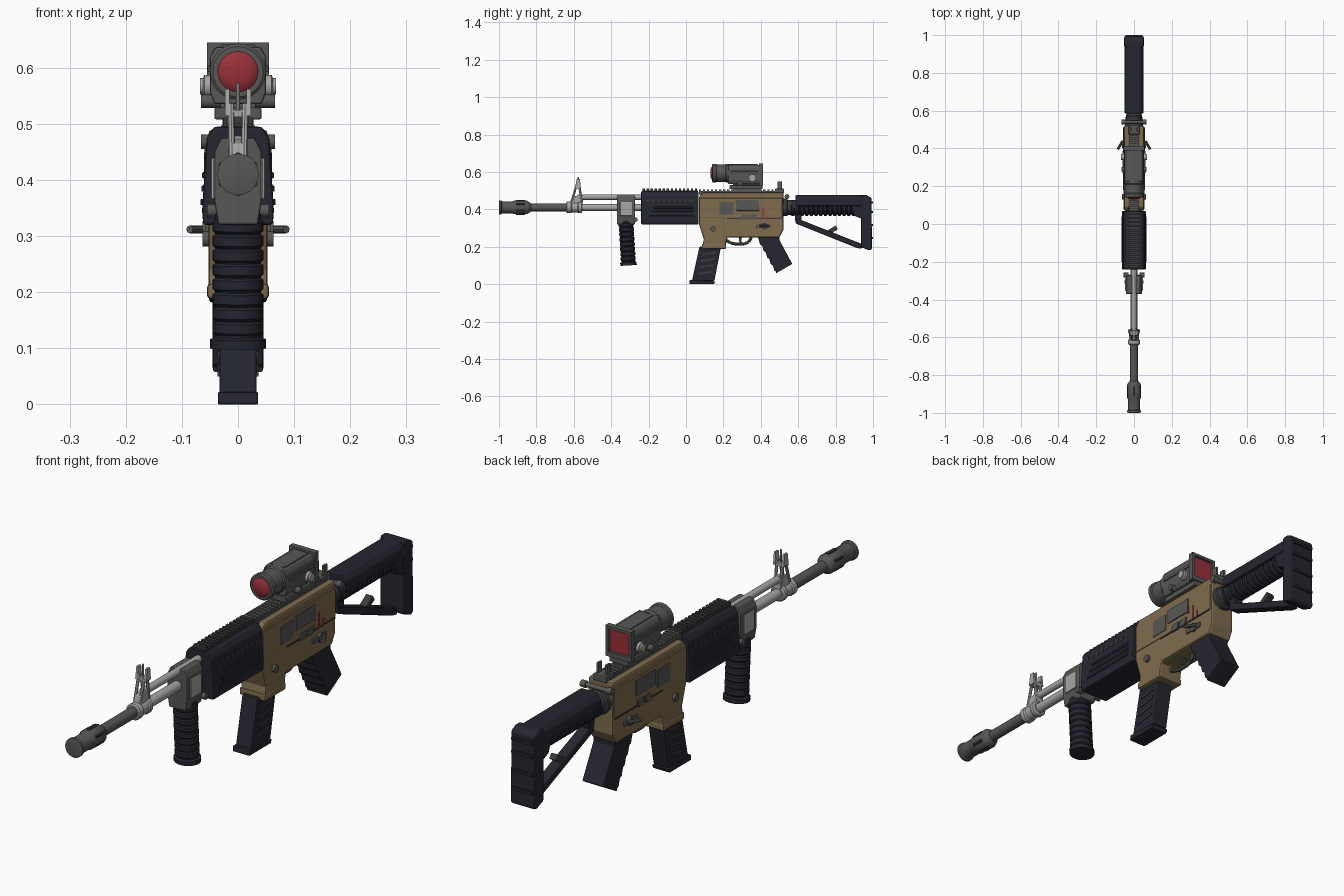
import bpy, bmesh, math
from mathutils import Vector


def mat(name, c):
    m = bpy.data.materials.new(name)
    m.diffuse_color = (*c, 1)
    return m


TAN = mat("tan", (0.21, 0.15, 0.075))
BLACK = mat("blue_black", (0.018, 0.019, 0.029))
GREY = mat("gunmetal", (0.095, 0.095, 0.092))
DARK = mat("dark_grey", (0.045, 0.045, 0.047))
SILVER = mat("silver", (0.38, 0.38, 0.37))
RED = mat("red", (0.32, 0.03, 0.04))


def finish(name, bm, m, bevel=0, smooth=False):
    bmesh.ops.recalc_face_normals(bm, faces=bm.faces)
    me = bpy.data.meshes.new(name)
    bm.to_mesh(me)
    bm.free()
    me.materials.append(m)
    if smooth:
        me.polygons.foreach_set("use_smooth", [True] * len(me.polygons))
        me.set_sharp_from_angle(angle=math.radians(35))
    ob = bpy.data.objects.new(name, me)
    bpy.context.collection.objects.link(ob)
    if bevel:
        b = ob.modifiers.new("bevel", "BEVEL")
        b.width, b.segments, b.limit_method = bevel, 2, "ANGLE"
    return ob


def prism(name, pts, a, b, m, axis="X", bevel=0):
    """Extrude (y,z) points along X, or (x,z) points along Y."""
    bm = bmesh.new()
    place = (lambda p, t: (t, p[0], p[1])) if axis == "X" else (lambda p, t: (p[0], t, p[1]))
    lo = [bm.verts.new(place(p, a)) for p in pts]
    hi = [bm.verts.new(place(p, b)) for p in pts]
    bm.faces.new(lo)
    bm.faces.new(hi)
    n = len(pts)
    for i in range(n):
        j = (i + 1) % n
        bm.faces.new((lo[i], lo[j], hi[j], hi[i]))
    return finish(name, bm, m, bevel)


def box(name, x, y, z, m, bevel=0):
    return prism(name, [(y[0], z[0]), (y[1], z[0]), (y[1], z[1]), (y[0], z[1])], x[0], x[1], m, bevel=bevel)


def lathe(name, prof, p0, direction, m, n=20):
    """Turn (radius, distance) pairs about a line starting at p0."""
    bm = bmesh.new()
    q = Vector(direction).to_track_quat("Z", "Y")
    rings = []
    for r, t in prof:
        rings.append([bm.verts.new(Vector(p0) + q @ Vector((r * math.cos(k * math.tau / n),
                      r * math.sin(k * math.tau / n), t))) for k in range(n)])
    bm.faces.new(rings[0])
    bm.faces.new(rings[-1])
    for u, v in zip(rings, rings[1:]):
        for k in range(n):
            bm.faces.new((u[k], u[(k + 1) % n], v[(k + 1) % n], v[k]))
    return finish(name, bm, m, 0, True)


def rod(name, p0, p1, r, m, n=12):
    d = Vector(p1) - Vector(p0)
    return lathe(name, [(r, 0), (r, d.length)], p0, d, m, n)


Y = (0, 1, 0)
# barrel and muzzle
lathe("muzzle_brake", [(.026, 0), (.037, .002), (.037, .012), (.032, .016), (.032, .07), (.036, .08),
      (.036, .15), (.03, .16), (.022, .17)], (0, -1, .41), Y, GREY)
for k in range(6):
    a = math.tau * k / 6 + math.pi / 6
    c, s = math.cos(a) * .0335, math.sin(a) * .0335
    rod("muzzle_slot", (c, -.91, .41 + s), (c, -.86, .41 + s), .006, DARK, 8)
rod("outer_barrel", (0, -.84, .41), (0, -.62, .41), .021, GREY, 20)
rod("inner_barrel", (0, -.62, .41), (0, -.22, .41), .019, SILVER, 20)
lathe("gas_block", [(.027, 0), (.031, .005), (.031, .025), (.027, .03), (.027, .06), (.031, .065),
      (.031, .08), (.025, .085)], (0, -.64, .41), Y, SILVER)
rod("gas_tube", (0, -.58, .465), (0, -.22, .465), .014, SILVER, 16)

# front sight
prism("sight_base", [(-.62, .43), (-.55, .43), (-.555, .48), (-.61, .465)], -.014, .014, SILVER, bevel=.003)
for s in (1, -1):
    for y0, y1 in ((-.612, -.583), (-.558, -.572)):
        rod("sight_leg", (s * .011, y0, .44), (s * .013, y1, .535), .006, SILVER, 8)
    prism("sight_ear", [(-.592, .515), (-.562, .515), (-.567, .562), (-.585, .562)], s * .015, s * .023, SILVER)
box("sight_bridge", (-.02, .02), (-.59, -.565), (.512, .525), SILVER)
rod("sight_post", (0, -.577, .52), (0, -.577, .572), .004, SILVER, 8)

# foregrip mount and foregrip
prism("grip_mount", [(-.035, .32), (.035, .32), (.042, .36), (.042, .45), (.03, .475), (-.03, .475), (-.042, .45),
      (-.042, .36)], -.37, -.272, GREY, "Y", .004)
for s in (1, -1):
    box("mount_plate", (s * .04, s * .048), (-.352, -.288), (.365, .44), SILVER, .004)
    rod("mount_bolt", (s * .03, -.27, .345), (s * .055, -.27, .345), .012, GREY)
prof = [(.044, 0), (.044, .016), (.036, .02)]
for k in range(8):
    t = .024 + k * .026
    prof += [(.036, t), (.04, t + .004), (.04, t + .02), (.036, t + .024)]
fg = lathe("foregrip", prof + [(.036, .24)], (0, -.307, .1), (0, -.06, 1), BLACK)
fg.scale.x = 1.14

# handguard
prism("handguard", [(-.062, .32), (.062, .32), (.064, .345), (.056, .475), (.042, .495), (-.042, .495),
      (-.056, .475), (-.064, .345)], -.24, .068, BLACK, "Y", .005)
for s in (1, -1):
    for k in range(3):
        z = .355 + k * .024
        x = .0635 - (z - .345) * .06
        prism("handguard_rib", [(-.2 + k * .012, z), (.04, z), (.04, z + .011), (-.2 + k * .012, z + .011)],
              s * (x - .01), s * (x + .004), BLACK, bevel=.002)
    for k in range(9):
        y = -.205 + k * .029
        rod("vent_stud", (s * .05, y, .447), (s * .0595, y, .447), .008, DARK, 8)

# top rail, teeth along the whole length
box("front_rail", (-.026, .026), (-.235, .065), (.49, .501), DARK)
box("rear_rail", (-.03, .03), (.07, .5), (.48, .497), GREY)
for k in range(34):
    y = -.232 + k * .0215
    z = .511 if y < .06 else .506
    box("rail_tooth", (-.026, .026), (y, y + .012), (.49, z), DARK if y < .06 else GREY)

# receiver
prism("receiver", [(.07, .47), (.09, .49), (.52, .49), (.52, .29), (.5, .25), (.36, .25), (.22, .25), (.21, .19),
      (.085, .19), (.095, .24), (.07, .32)], -.053, .053, TAN, bevel=.008)
box("receiver_waist", (-.056, .056), (.075, .515), (.352, .46), TAN, .004)
box("magwell_collar", (-.055, .055), (.085, .215), (.188, .215), TAN, .006)
for s in (1, -1):
    box("side_port", (s * .05, s * .0585), (.18, .255), (.372, .44), GREY, .001)
    box("bolt_cover", (s * .05, s * .0605), (.268, .388), (.392, .45), GREY, .002)
    for k in range(2):
        y = .29 + k * .045
        prism("catch", [(y, .345), (y + .035, .345), (y + .045, .372), (y + .01, .372)], s * .05, s * .061, GREY)
    for y, z, r in ((.145, .295, .014), (.42, .31, .017)):
        rod("pin", (s * .045, y, z), (s * .063, y, z), r, GREY, 12)
    rod("selector_lever", (s * .06, .44, .312), (s * .086, .395, .312), .007, GREY, 8)
    box("selector_plate", (s * .05, s * .059), (.375, .455), (.3, .32), GREY, .002)
    box("receiver_seam", (s * .05, s * .057), (.22, .51), (.348, .353), DARK)
for y, z, h in ((.385, .385, .03), (.41, .35, .06), (.435, .35, .025)):
    box("red_mark", (.05, .058), (y, y + .007), (z, z + h), RED)

# trigger and guard
guard = [(.215, .235), (.235, .222), (.265, .214), (.31, .214), (.335, .225), (.35, .25)]
for a, b in zip(guard, guard[1:]):
    rod("trigger_guard", (0, *a), (0, *b), .008, GREY, 8)
prism("trigger", [(.285, .255), (.3, .255), (.295, .235), (.3, .22), (.288, .222), (.282, .238)], -.008, .008, DARK)

# magazine
prism("magazine", [(.072, .2), (.187, .2), (.152, .018), (.032, .018)], -.033, .033, BLACK, bevel=.004)
prism("magazine_floor", [(.018, .0), (.15, .0), (.156, .015), (.02, .022)], -.036, .036, BLACK, bevel=.003)
for s in (1, -1):
    for k in range(4):
        z = .05 + k * .034
        y = .045 + k * .007
        prism("magazine_rib", [(y + .02, z), (y + .095, z + .012), (y + .095, z + .022), (y + .02, z + .01)],
              s * .03, s * .0365, DARK)

# pistol grip with finger notches
front = []
for k in range(5):
    y, z = .39 + k * .019, .235 - k * .035
    front += [(y, z), (y + .006, z - .024), (y + .016, z - .028)]
prism("pistol_grip", [(.38, .26)] + front + [(.48, .057), (.568, .108), (.5, .235), (.5, .26)], -.045, .045,
      BLACK, bevel=.005)

# scope
lathe("scope_tube", [(.045, 0), (.05, .004), (.05, .02), (.046, .024), (.046, .07), (.05, .075), (.05, .1)],
      (0, .14, .593), Y, GREY, 24)
lathe("front_lens", [(.008, 0), (.022, .002), (.032, .006), (.037, .011)], (0, .13, .593), Y, RED, 24)
prism("scope_body", [(-.042, .535), (.042, .535), (.05, .555), (.05, .62), (.04, .637), (-.04, .637), (-.05, .62),
      (-.05, .555)], .225, .398, GREY, "Y", .004)
for z in ((.528, .546), (.634, .645)):
    box("eyepiece_bar", (-.055, .055), (.39, .412), z, GREY)
for s in (1, -1):
    box("eyepiece_side", (s * .043, s * .055), (.39, .412), (.546, .634), GREY)
    lathe("scope_knob", [(.02, 0), (.02, .012), (.015, .014), (.015, .02)], (s * .048, .355, .567), (s, 0, 0), SILVER, 16)
    rod("mount_screw", (s * .03, .29, .54), (s * .066, .29, .54), .012, GREY)
    box("scope_side_rib", (s * .045, s * .054), (.24, .385), (.592, .604), GREY, .002)
box("rear_lens", (-.043, .043), (.397, .402), (.546, .634), RED)
box("scope_top_plate", (-.03, .03), (.24, .385), (.63, .641), GREY, .002)
box("scope_mount", (-.042, .042), (.232, .408), (.508, .529), GREY, .003)
box("scope_mount_neck", (-.025, .025), (.25, .4), (.495, .54), GREY)

# rear sight and stock latch bar
box("rear_sight_base", (-.028, .028), (.475, .525), (.485, .51), GREY, .003)
for s in (1, -1):
    box("rear_sight_ear", (s * .014, s * .022), (.49, .512), (.505, .548), GREY)
    rod("latch_end", (s * .045, .54, .468), (s * .066, .54, .468), .013, GREY)
rod("latch_bar", (-.05, .54, .468), (.05, .54, .468), .009, GREY)
lathe("stock_adapter", [(.047, 0), (.047, .03), (.04, .034), (.04, .08)], (0, .51, .41), Y, DARK)

# stock: ribbed tube under a cheek cover
prof = [(.036, 0)]
for k in range(14):
    t = k * .025
    prof += [(.036, t), (.043, t + .004), (.043, t + .017), (.036, t + .021)]
lathe("stock_tube", prof + [(.04, .4)], (0, .56, .408), Y, BLACK)
prism("cheek_cover", [(-.05, .418), (.05, .418), (.05, .455), (.034, .476), (-.034, .476), (-.05, .455)],
      .585, .96, BLACK, "Y", .004)
prism("stock_heel", [(.88, .42), (.9, .365), (.95, .345), (.95, .45), (.88, .45)], -.047, .047, BLACK, bevel=.004)
prism("butt_plate", [(.937, .476), (.965, .476), (.992, .462), (.994, .185), (.98, .18), (.935, .198)],
      -.052, .052, BLACK, bevel=.007)
for z in (.24, .31, .38, .43):
    box("butt_rib", (-.045, .045), (.985, 1.0), (z, z + .012), BLACK, .002)
prism("stock_strut", [(.585, .35), (.61, .345), (.94, .215), (.94, .188), (.91, .195), (.585, .325)],
      -.022, .022, BLACK, bevel=.006)
prism("strut_lug", [(.585, .33), (.615, .33), (.62, .38), (.58, .38)], -.018, .018, BLACK)
prism("stock_lever", [(.735, .272), (.8, .314), (.812, .294), (.76, .262)], -.015, .015, DARK, bevel=.003)
